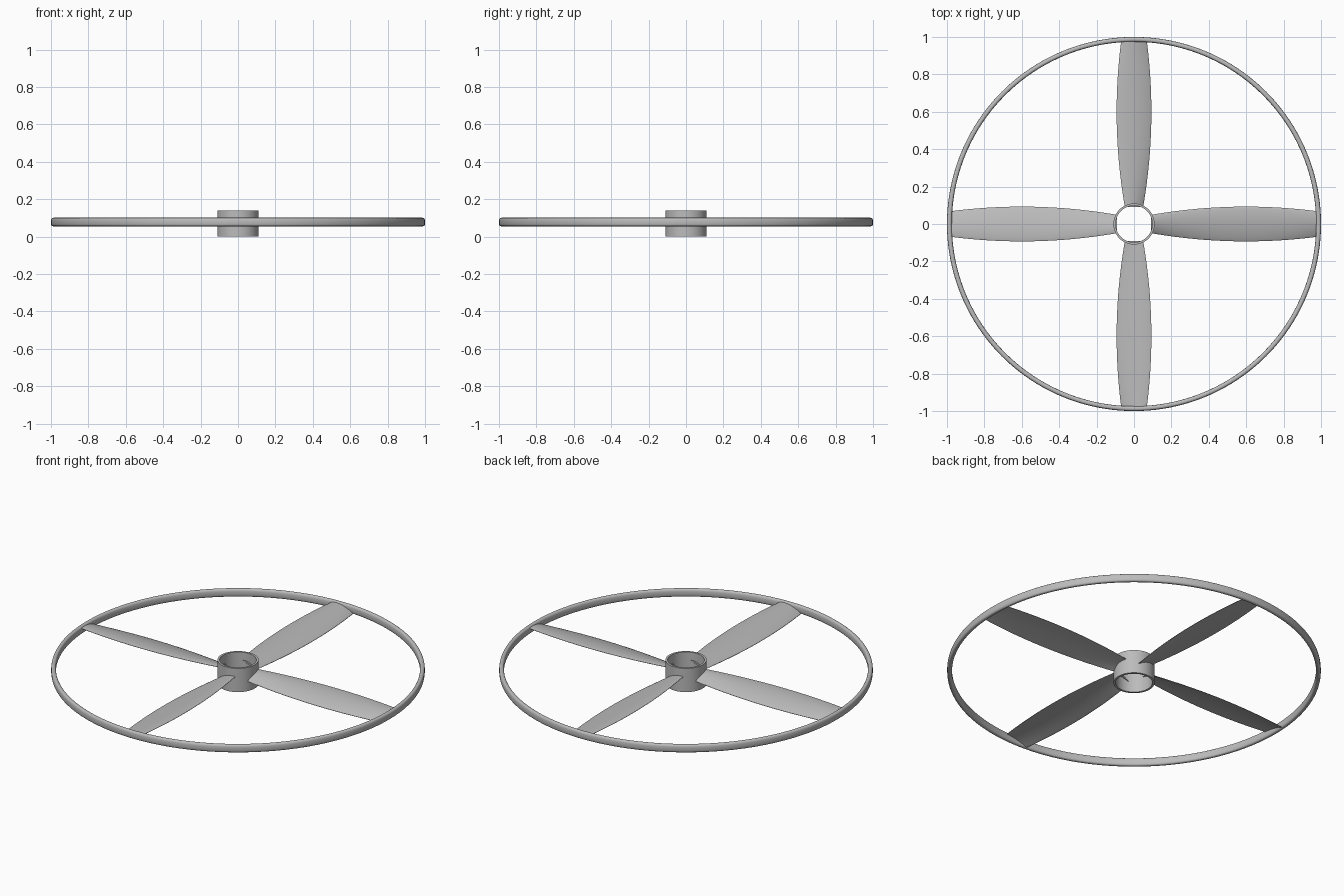
import bpy, bmesh, math
from mathutils import Matrix

default = bpy.data.objects.get("Cube")
if default:
    bpy.data.objects.remove(default, do_unlink=True)

grey = bpy.data.materials.new("plain_grey")
colour = (0.5, 0.5, 0.5, 1)
grey.diffuse_color = colour
grey.use_nodes = True
grey.node_tree.nodes["Principled BSDF"].inputs["Base Color"].default_value = colour


def finish(name, bm, angle=35):
    """Turn a bmesh into a shaded object."""
    bmesh.ops.recalc_face_normals(bm, faces=bm.faces)
    mesh = bpy.data.meshes.new(name)
    bm.to_mesh(mesh)
    bm.free()
    mesh.materials.append(grey)
    obj = bpy.data.objects.new(name, mesh)
    bpy.context.collection.objects.link(obj)
    bpy.ops.object.select_all(action="DESELECT")
    obj.select_set(True)
    bpy.context.view_layer.objects.active = obj
    bpy.ops.object.shade_smooth_by_angle(angle=math.radians(angle))
    return obj


def bridge(bm, a, b):
    for i in range(len(a)):
        j = (i + 1) % len(a)
        bm.faces.new((a[i], a[j], b[j], b[i]))


def lathe(name, section, steps):
    """Revolve a closed (radius, z) section around the z axis."""
    bm = bmesh.new()
    loops = []
    for k in range(steps):
        a = math.tau * k / steps
        loops.append([bm.verts.new((r * math.cos(a), r * math.sin(a), z))
                      for r, z in section])
    for k in range(steps):
        bridge(bm, loops[k], loops[(k + 1) % steps])
    return finish(name, bm)


# Hub: short open tube
lathe("hub", [(0.11, 0), (0.11, 0.14), (0.098, 0.14), (0.098, 0)], 96)


# Outer ring: rounded upright band
def soften(v):
    return math.copysign(abs(v) ** 0.7, v)


ring_section = []
for k in range(20):
    a = math.tau * k / 20
    ring_section.append((0.987 + 0.013 * soften(math.cos(a)),
                         0.078 + 0.023 * soften(math.sin(a))))
lathe("outer_ring", ring_section, 160)


# Blades: pitched, cambered thin sections that swell along the span
def blade(name, turn, stations=28, chord=14):
    bm = bmesh.new()
    loops = []
    for k in range(stations + 1):
        r = 0.09 + 0.892 * k / stations
        half = 0.093 - 0.17 * (r - 0.6) ** 2
        upper, lower = [], []
        for i in range(chord + 1):
            s = -math.cos(math.pi * i / chord)
            middle = 0.074 + 0.016 * s + 0.01 * (1 - s * s)
            thick = 0.001 + 0.004 * math.sqrt(max(0, 1 - s * s))
            upper.append((r, s * half, middle + thick))
            lower.append((r, s * half, middle - thick))
        loops.append([bm.verts.new(p) for p in upper + lower[::-1]])
    for a, b in zip(loops, loops[1:]):
        bridge(bm, a, b)
    bm.faces.new(loops[0])
    bm.faces.new(loops[-1])
    bm.transform(Matrix.Rotation(turn, 4, "Z"))
    finish(name, bm, 40)


for i, side in enumerate(("left", "back", "right", "front")):
    blade(side + "_blade", i * math.pi / 2)
